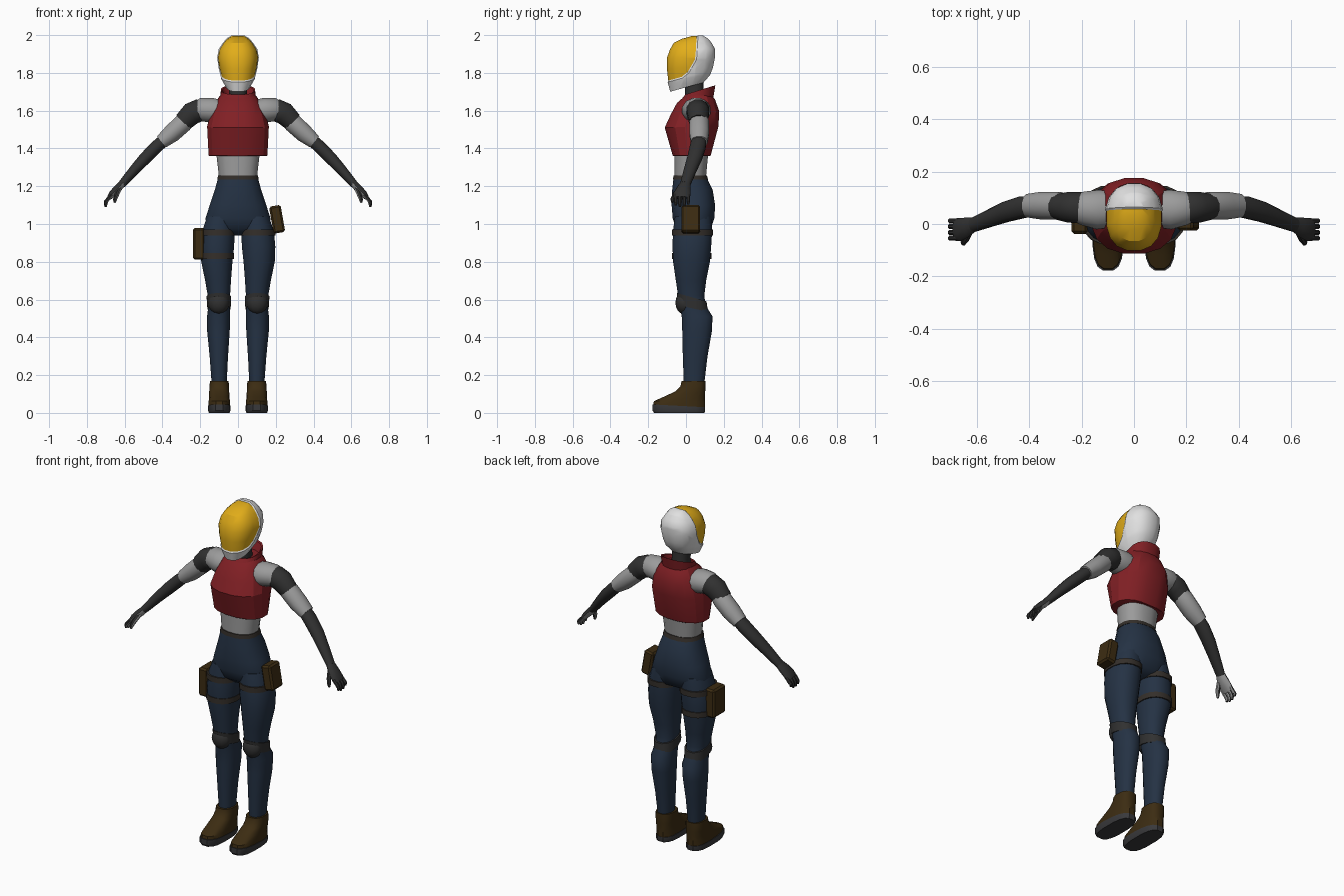
import bpy, bmesh, math
from mathutils import Vector, Matrix


def material(name, rgb):
    m = bpy.data.materials.new(name)
    m.diffuse_color = (*rgb, 1)
    return m


WHITE = material("helmet white", (0.75, 0.75, 0.75))
GOLD = material("visor gold", (0.76, 0.42, 0.01))
RED = material("vest red", (0.22, 0.014, 0.018))
SHIRT = material("shirt grey", (0.33, 0.33, 0.33))
NAVY = material("trouser navy", (0.018, 0.032, 0.058))
DARK = material("glove charcoal", (0.03, 0.03, 0.03))
BROWN = material("leather brown", (0.045, 0.025, 0.006))
STRAP = material("strap brown grey", (0.034, 0.028, 0.023))
SOLE = material("sole grey", (0.04, 0.04, 0.043))


def finish(name, bm, mats, angle=30):
    bmesh.ops.recalc_face_normals(bm, faces=bm.faces)
    me = bpy.data.meshes.new(name)
    bm.to_mesh(me)
    bm.free()
    ob = bpy.data.objects.new(name, me)
    bpy.context.collection.objects.link(ob)
    for m in mats:
        me.materials.append(m)
    bpy.ops.object.select_all(action='DESELECT')
    ob.select_set(True)
    bpy.context.view_layer.objects.active = ob
    bpy.ops.object.shade_smooth_by_angle(angle=math.radians(angle))
    return ob


def skin(rings):
    """Join rings of points into a closed skin."""
    bm = bmesh.new()
    vs = [[bm.verts.new(p) for p in r] for r in rings]
    n = len(vs[0])
    for a, b in zip(vs, vs[1:]):
        for i in range(n):
            j = (i + 1) % n
            bm.faces.new((a[i], a[j], b[j], b[i]))
    bm.faces.new(vs[0])
    bm.faces.new(vs[-1])
    bmesh.ops.recalc_face_normals(bm, faces=bm.faces)
    return bm


def level(zf, zb, yf, yb, x0, x1, n=16, p=0.85):
    """Rounded ring; height runs from zf at the front to zb at the back."""
    pts = []
    for i in range(n):
        a = 2 * math.pi * (i + 0.5) / n
        c, s = (math.copysign(abs(v) ** p, v) for v in (math.cos(a), math.sin(a)))
        pts.append(((x0 + x1) / 2 + (x1 - x0) / 2 * c, (yf + yb) / 2 + (yb - yf) / 2 * s,
                    zf + (zb - zf) * (s + 1) / 2))
    return pts


def body(name, rows, mat, angle=30, p=0.85):
    # rows: front z, back z, front y, back y, half width
    rings = [level(a, b, c, d, -w, w, p=p) for a, b, c, d, w in rows]
    return finish(name, skin(rings), [mat], angle)


def limb(name, s, rows, mat, angle=35, p=0.9):
    # rows: front z, back z, front y, back y, inner x, outer x
    rings = [level(a, b, c, d, s * e, s * f, p=p) for a, b, c, d, e, f in rows]
    return finish(name, skin(rings), [mat], angle)


def tube(name, s, path, mats, n=12):
    # path: x, y, z, thickness radius, width radius
    c = [Vector(q[:3]) for q in path]
    rings = []
    for i, q in enumerate(path):
        t = (c[min(i + 1, len(c) - 1)] - c[max(i - 1, 0)]).normalized()
        u = t.cross(Vector((0, 1, 0))).normalized()
        v = u.cross(t)
        ring = []
        for k in range(n):
            a = 2 * math.pi * (k + 0.5) / n
            w = c[i] + u * q[3] * math.cos(a) + v * q[4] * math.sin(a)
            ring.append((w.x * s, w.y, w.z))
        rings.append(ring)
    bm = skin(rings)
    if len(mats) > 1:  # inner side of the hand is lighter
        for f in bm.faces:
            f.material_index = int(f.normal.x * s < -0.3)
    return finish(name, bm, mats, 40)


# helmet with inset visor
rows = [(1.70, 1.75, -.085, .095, .062), (1.755, 1.79, -.10, .13, .09), (1.82, 1.83, -.108, .145, .104),
        (1.88, 1.88, -.108, .155, .112), (1.925, 1.925, -.092, .156, .104), (1.963, 1.955, -.07, .14, .082),
        (1.985, 1.98, -.025, .12, .062), (2.0, 1.998, .03, .09, .035)]
bm = skin([level(a, b, c, d, -w, w, p=0.85) for a, b, c, d, w in rows])
edge = [Vector((0, y, z)) for y, z in [(.064, 2.0), (.056, 1.87), (.015, 1.80), (-.02, 1.772), (-.10, 1.75)]]
planes = [(a, Vector((1, 0, 0)).cross(b - a).normalized()) for a, b in zip(edge, edge[1:])]
planes = [(a, n if n.y > 0 else -n) for a, n in planes]
for a, n in planes:
    bmesh.ops.bisect_plane(bm, geom=bm.verts[:] + bm.edges[:] + bm.faces[:], plane_co=a, plane_no=n)
visor = [f for f in bm.faces if all((f.calc_center_median() - a).dot(n) < 0 for a, n in planes)]
bmesh.ops.inset_region(bm, faces=visor, thickness=0.007, depth=-0.005, use_even_offset=True)
for f in visor:
    f.material_index = 1
finish("helmet", bm, [WHITE, GOLD], 30)

# torso
body("neck", [(1.60, 1.60, -.005, .105, .055), (1.70, 1.70, -.005, .095, .048), (1.80, 1.80, -.01, .09, .05)], DARK)
body("vest", [(1.36, 1.36, -.07, .13, .152), (1.362, 1.362, -.072, .132, .158), (1.51, 1.52, -.115, .175, .166),
              (1.575, 1.60, -.085, .177, .148), (1.64, 1.66, -.05, .155, .116), (1.675, 1.685, -.01, .135, .096)],
     RED, 22)
body("collar", [(1.655, 1.665, -.03, .145, .095), (1.685, 1.735, -.005, .157, .092), (1.683, 1.73, .003, .148, .083),
                (1.66, 1.67, .005, .125, .065)], RED)
body("abdomen", [(1.22, 1.22, -.062, .105, .1), (1.30, 1.30, -.062, .112, .108), (1.38, 1.38, -.062, .12, .118)], SHIRT)
body("waistband", [(1.235, 1.235, -.07, .118, .112), (1.258, 1.258, -.068, .112, .107)], STRAP)

# hips
body("hips", [(.94, .94, -.01, .08, .05), (.975, .965, -.055, .13, .165), (1.03, 1.03, -.072, .152, .175),
              (1.10, 1.10, -.078, .156, .152), (1.18, 1.18, -.075, .143, .125), (1.24, 1.24, -.068, .114, .108)],
     NAVY, 45)

for s, side in ((1, "left"), (-1, "right")):
    # legs
    limb(side + "_leg", s, [(1.04, 1.04, -.06, .135, .02, .165), (.96, .96, -.071, .14, .016, .192),
         (.88, .88, -.073, .135, .019, .199), (.80, .80, -.07, .128, .028, .196), (.70, .70, -.055, .108, .036, .175),
         (.62, .62, -.043, .098, .041, .161), (.57, .57, -.036, .105, .044, .157), (.51, .51, -.024, .142, .04, .165),
         (.43, .43, -.021, .138, .043, .164), (.30, .30, -.018, .115, .052, .151), (.14, .14, -.012, .096, .06, .139)],
         NAVY, 45)
    # knee guard: wrap and front cap
    limb(side + "_knee_wrap", s, [(.57, .535, -.042, .118, .038, .163), (.635, .59, -.05, .11, .035, .167)], DARK)
    bm = bmesh.new()
    bmesh.ops.create_uvsphere(bm, u_segments=12, v_segments=8, radius=1,
                              matrix=Matrix.Translation((s * .102, -.01, .583)) @ Matrix.Diagonal((.056, .046, .06, 1)))
    finish(side + "_knee_cap", bm, [DARK], 40)
    # boots
    limb(side + "_boot_sole", s, [(0, 0, -.17, .1, .044, .155), (.012, .012, -.18, .103, .039, .159),
                                  (.045, .03, -.18, .103, .039, .159)], SOLE, p=.7)
    limb(side + "_boot", s, [(.03, .025, -.177, .102, .041, .157), (.062, .06, -.172, .102, .042, .156),
         (.085, .085, -.12, .102, .044, .154), (.115, .115, -.055, .103, .046, .153),
         (.14, .14, -.03, .104, .047, .152), (.168, .168, -.025, .104, .049, .149)], BROWN, p=.75)

    # arm: shirt shoulder, dark guard, sleeve, long glove
    tube(side + "_shoulder", s, [(.08, .055, 1.595, .06, .07), (.14, .055, 1.602, .068, .078),
                                 (.195, .06, 1.605, .063, .066), (.22, .062, 1.595, .05, .055)], [SHIRT])
    tube(side + "_shoulder_guard", s, [(.185, .062, 1.607, .05, .052), (.20, .062, 1.603, .062, .062),
                                       (.245, .064, 1.585, .062, .06), (.29, .066, 1.54, .053, .05)], [DARK])
    tube(side + "_sleeve", s, [(.25, .066, 1.57, .045, .045), (.29, .07, 1.535, .052, .054),
                               (.35, .07, 1.48, .05, .054), (.405, .07, 1.435, .039, .046)], [SHIRT])
    tube(side + "_forearm", s, [(.38, .07, 1.455, .033, .04), (.43, .063, 1.41, .035, .043), (.49, .046, 1.35, .034, .04),
                                (.55, .022, 1.285, .028, .034), (.615, -.004, 1.21, .021, .028)], [DARK])
    # hand
    hand = [DARK, SHIRT]
    tube(side + "_palm", s, [(.605, 0, 1.222, .018, .025), (.635, -.012, 1.19, .022, .037),
                             (.665, -.021, 1.16, .019, .045), (.682, -.022, 1.138, .013, .043)], hand, 10)
    for i, drop in enumerate((.008, 0, .002, .014)):
        y = -.054 + i * .022
        tube(f"{side}_finger_{i + 1}", s, [(.668, y, 1.155, .011, .0105), (.694, y, 1.125, .011, .0105),
             (.701, y, 1.105 + drop, .01, .01), (.700, y, 1.09 + drop, .006, .006)], hand, 8)
    tube(side + "_thumb", s, [(.628, -.03, 1.188, .014, .014), (.642, -.06, 1.155, .013, .013),
                              (.651, -.072, 1.13, .011, .011), (.654, -.074, 1.113, .006, .006)], hand, 8)

# thigh straps, two on the right leg and one on the left
for name, s, z, x0, x1, y0, y1 in (("left_strap", 1, .955, .013, .199, -.077, .146),
                                   ("right_upper_strap", -1, .955, .013, .199, -.077, .146),
                                   ("right_lower_strap", -1, .83, .02, .203, -.076, .137)):
    limb(name, s, [(z - .016, z - .016, y0, y1, x0, x1), (z + .016, z + .016, y0, y1, x0, x1)], STRAP)

# hip pouches
for name, loc, size, tilt in (("left_pouch", (.207, .025, 1.025), (.062, .10, .145), 10),
                              ("right_pouch", (-.207, .02, .895), (.062, .115, .168), 0)):
    bm = bmesh.new()
    bmesh.ops.create_cube(bm, size=1, matrix=Matrix.Translation(loc)
                          @ Matrix.Rotation(math.radians(-tilt), 4, 'Y') @ Matrix.Diagonal((*size, 1)))
    bmesh.ops.bevel(bm, geom=bm.edges[:], offset=.01, segments=1, affect='EDGES')
    finish(name, bm, [BROWN], 25)
